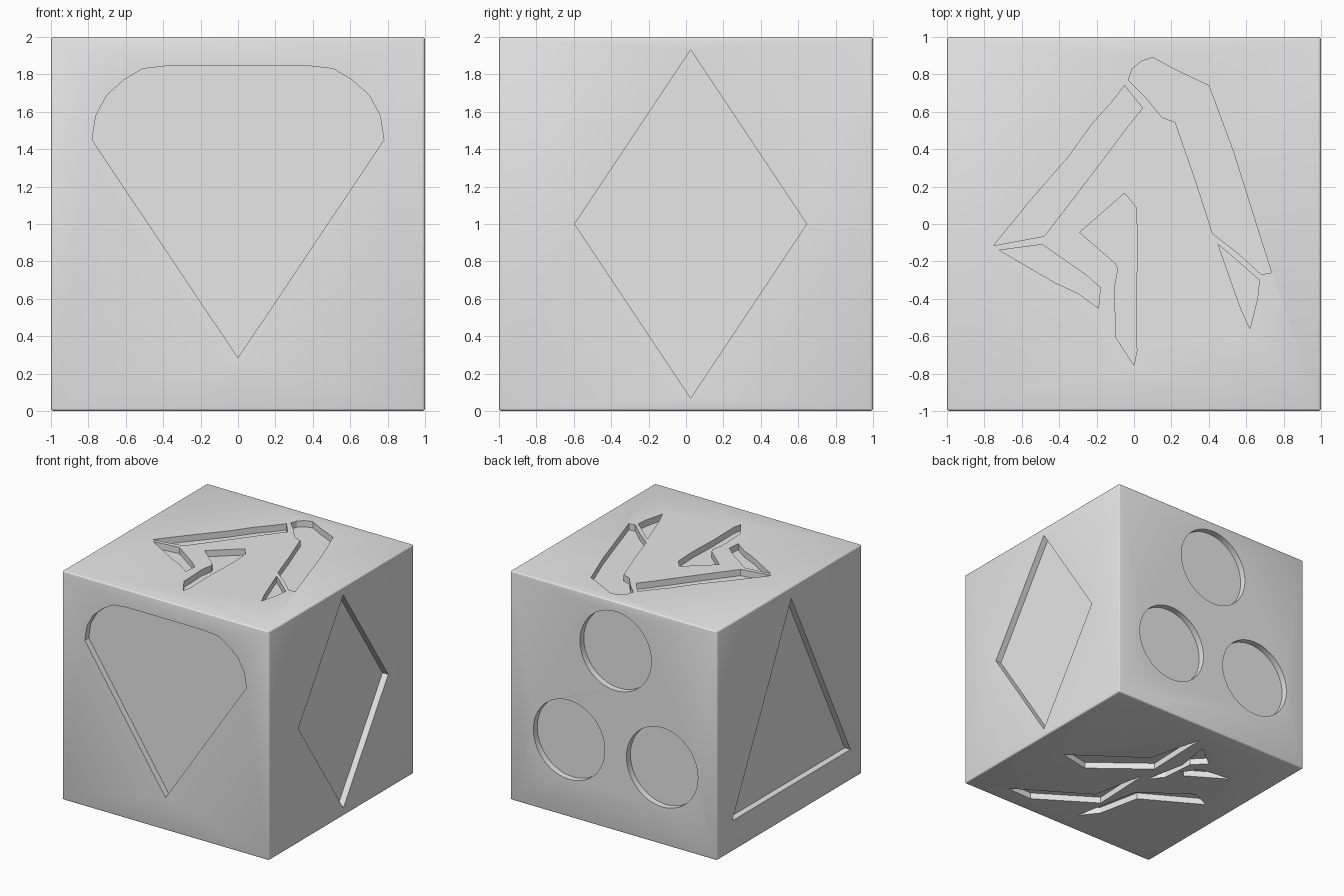
import bpy, bmesh, math
from mathutils import Vector
from mathutils.geometry import tessellate_polygon

if "Cube" in bpy.data.objects:
    bpy.data.objects.remove(bpy.data.objects["Cube"])

DEPTH = 0.055
BEVEL = 0.016
grey = bpy.data.materials.new("light grey")
grey.diffuse_color = (0.8, 0.8, 0.8, 1)
grey.use_nodes = True
grey.node_tree.nodes["Principled BSDF"].inputs["Base Color"].default_value = grey.diffuse_color

# Each side maps (u, v, outward distance) to a point
SIDES = {
    "front": lambda u, v, d: (u, -1 - d, v),
    "back": lambda u, v, d: (u, 1 + d, v),
    "right": lambda u, v, d: (1 + d, u, v),
    "left": lambda u, v, d: (-1 - d, u, v),
    "top": lambda u, v, d: (u, v, 2 + d),
    "bottom": lambda u, v, d: (u, v, -d),
}


def circle(cx, cy, r, n=48):
    return [(cx + r * math.cos(2 * math.pi * i / n), cy + r * math.sin(2 * math.pi * i / n))
            for i in range(n)]


def build_side(bm, side, outlines):
    """Flat side with sunken shapes: surface around them, walls and floors."""
    place = SIDES[side]
    k = 1 - BEVEL
    mid = 0 if side in ("top", "bottom") else 1
    border = [(-k, mid - k), (k, mid - k), (k, mid + k), (-k, mid + k)]
    loops = [border] + outlines
    rims = [[bm.verts.new(place(u, v, 0)) for u, v in loop] for loop in loops]
    flat = [vert for rim in rims for vert in rim]
    for tri in tessellate_polygon([[Vector((u, v, 0)) for u, v in loop] for loop in loops]):
        bm.faces.new([flat[i] for i in tri])
    for rim, loop in zip(rims[1:], outlines):
        floor = [bm.verts.new(place(u, v, -DEPTH)) for u, v in loop]
        bm.faces.new(floor)
        for i in range(len(loop)):
            j = (i + 1) % len(loop)
            bm.faces.new((rim[i], rim[j], floor[j], floor[i]))


# Front: rounded-shoulder wedge, mirrored
half = [(0.38, 1.845), (0.51, 1.83), (0.61, 1.77), (0.70, 1.69), (0.76, 1.58), (0.78, 1.45)]
wedge = half + [(0, 0.285)] + [(-u, v) for u, v in reversed(half)]

# Top: five angular strokes
top = [
    [(-.05, .74), (.045, .62), (-.05, .5), (-.2, .3), (-.33, .13), (-.43, 0), (-.48, -.065),
     (-.75, -.115), (-.55, .13), (-.35, .36), (-.22, .54), (-.12, .65)],
    [(-.72, -.14), (-.49, -.11), (-.39, -.18), (-.26, -.27), (-.18, -.34), (-.19, -.45),
     (-.3, -.37), (-.42, -.315)],
    [(-.05, .165), (.01, .09), (.02, -.1), (.01, -.4), (.015, -.68), (0, -.755), (-.095, -.61),
     (-.105, -.35), (-.085, -.24), (-.10, -.21), (-.29, -.045)],
    [(.1, .89), (.23, .82), (.4, .74), (.53, .39), (.735, -.26), (.68, -.27), (.56, -.16),
     (.42, -.05), (.33, .23), (.22, .545), (.15, .57), (.06, .68), (-.03, .77), (-.01, .83), (.04, .87)],
    [(.45, -.11), (.51, -.16), (.67, -.3), (.66, -.4), (.62, -.56), (.57, -.45)],
]

# Bottom: slim bent strokes
bottom = [
    [(.68, -.105), (.09, .32), (-.035, .81), (-.055, .20), (.40, -.16)],
    [(.67, -.83), (.05, -.44), (-.05, .06), (-.075, -.52), (.42, -.84)],
    [(-.06, -.80), (-.18, -.20), (-.59, .10), (-.76, .02), (-.26, -.27), (-.18, -.65)],
    [(-.116, .03), (-.19, .40), (-.14, .72), (-.343, .557), (-.235, .446), (-.21, .155)],
    [(-.255, .30), (-.35, .44), (-.65, .48), (-.31, .27)],
]

recesses = {
    "front": [wedge],
    "right": [[(.025, 1.93), (.645, 1), (.025, .07), (-.595, 1)]],
    "left": [[(-.025, 1.90), (.79, .27), (-.84, .27)]],
    "back": [circle(-.02, 1.57, .345), circle(.43, .675, .345), circle(-.47, .675, .345)],
    "top": top,
    "bottom": bottom,
}

# Rounded edge frame: bevelled cube without its six large faces
bm = bmesh.new()
bmesh.ops.create_cube(bm, size=2)
bmesh.ops.translate(bm, verts=bm.verts[:], vec=(0, 0, 1))
bmesh.ops.bevel(bm, geom=bm.edges[:], offset=BEVEL, segments=3, profile=0.5, affect='EDGES')
large = [f for f in bm.faces if f.calc_area() > 1]
bmesh.ops.delete(bm, geom=large, context='FACES_ONLY')

# Six sides with their recesses, welded into the frame
for side, outlines in recesses.items():
    build_side(bm, side, outlines)
bmesh.ops.remove_doubles(bm, verts=bm.verts[:], dist=0.0005)
bmesh.ops.recalc_face_normals(bm, faces=bm.faces[:])

# Smooth the round walls, keep every real corner sharp
for f in bm.faces:
    f.smooth = True
for e in bm.edges:
    e.smooth = e.calc_face_angle(math.pi) < math.radians(16)

mesh = bpy.data.meshes.new("cube_body")
bm.to_mesh(mesh)
bm.free()
mesh.materials.append(grey)
body = bpy.data.objects.new("cube_body", mesh)
bpy.context.scene.collection.objects.link(body)
